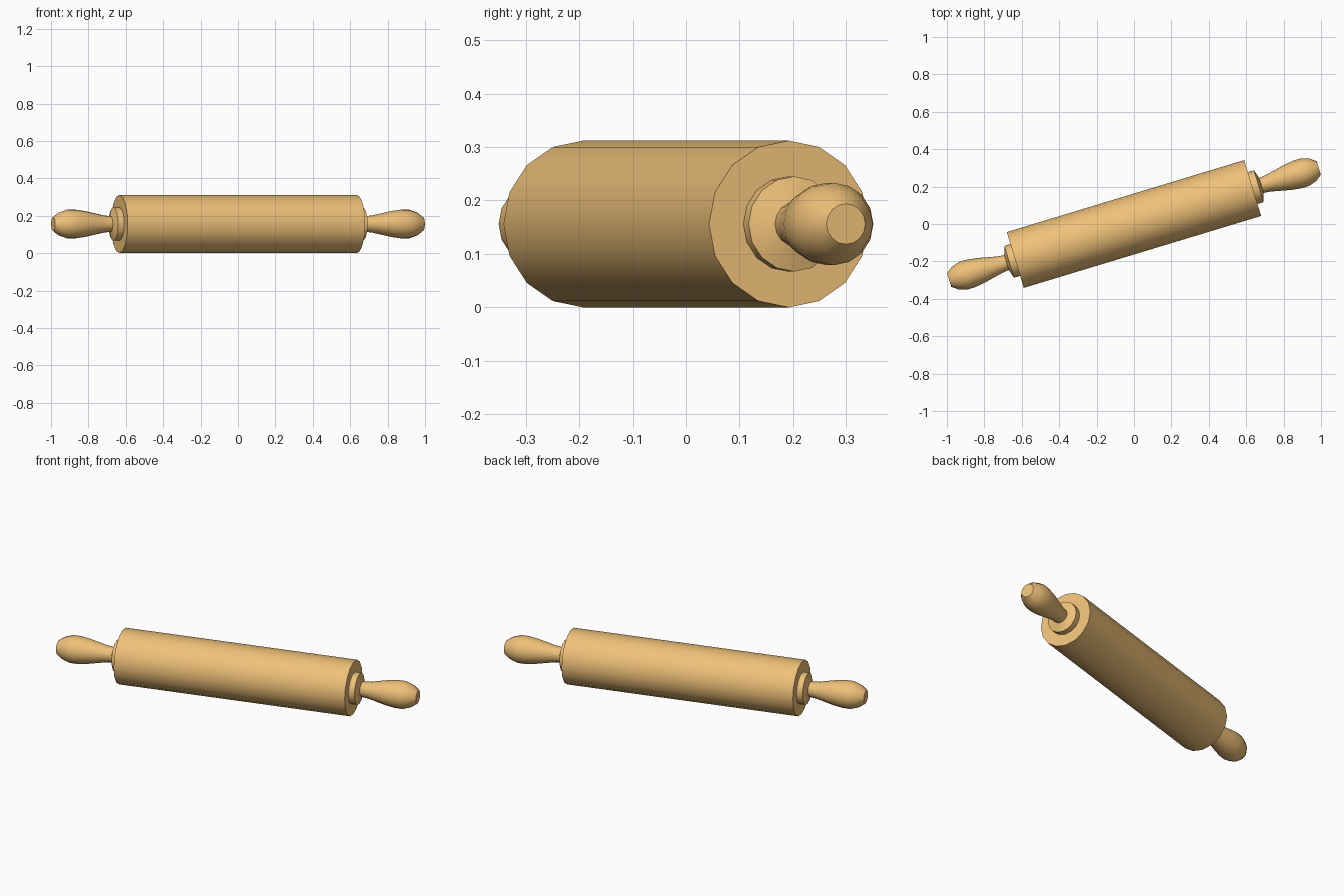
import bpy, bmesh, math
from mathutils import Matrix

if "Cube" in bpy.data.objects:
    bpy.data.objects.remove(bpy.data.objects["Cube"])

wood = bpy.data.materials.new("wood")
wood.diffuse_color = (0.86, 0.53, 0.19, 1)
wood.use_nodes = True
wood.node_tree.nodes["Principled BSDF"].inputs["Base Color"].default_value = wood.diffuse_color
R = 0.156
PLACE = Matrix.Translation((0, 0, R)) @ Matrix.Rotation(math.radians(16.86), 4, 'Z')


def lathe(name, profile, side=1, n=16):
    """Revolve (distance, radius) points about the pin axis, capping both ends."""
    bm = bmesh.new()
    rings = [[bm.verts.new((side * d, r * math.sin(2 * math.pi * i / n),
                            r * math.cos(2 * math.pi * i / n))) for i in range(n)]
             for d, r in profile]
    for a, b in zip(rings, rings[1:]):
        for i in range(n):
            j = (i + 1) % n
            bm.faces.new((a[i], a[j], b[j], b[i]))
    bm.faces.new(rings[0])
    bm.faces.new(rings[-1])
    bmesh.ops.recalc_face_normals(bm, faces=bm.faces)
    bm.transform(PLACE)
    me = bpy.data.meshes.new(name)
    bm.to_mesh(me)
    bm.free()
    me.materials.append(wood)
    ob = bpy.data.objects.new(name, me)
    bpy.context.collection.objects.link(ob)
    bpy.ops.object.select_all(action='DESELECT')
    ob.select_set(True)
    bpy.context.view_layer.objects.active = ob
    bpy.ops.object.shade_smooth_by_angle(angle=math.radians(40))


# main roller
lathe("roller", [(-0.663, R), (0.663, R)])

# collar flaring into a turned grip, at each end
handle = [(0.65, 0.089), (0.697, 0.089), (0.712, 0.042), (0.75, 0.046),
          (0.80, 0.057), (0.86, 0.070), (0.91, 0.077), (0.955, 0.077),
          (1.00, 0.062), (1.0325, 0.038)]
for label, s in (("right", 1), ("left", -1)):
    lathe(label + "_handle", handle, s)
